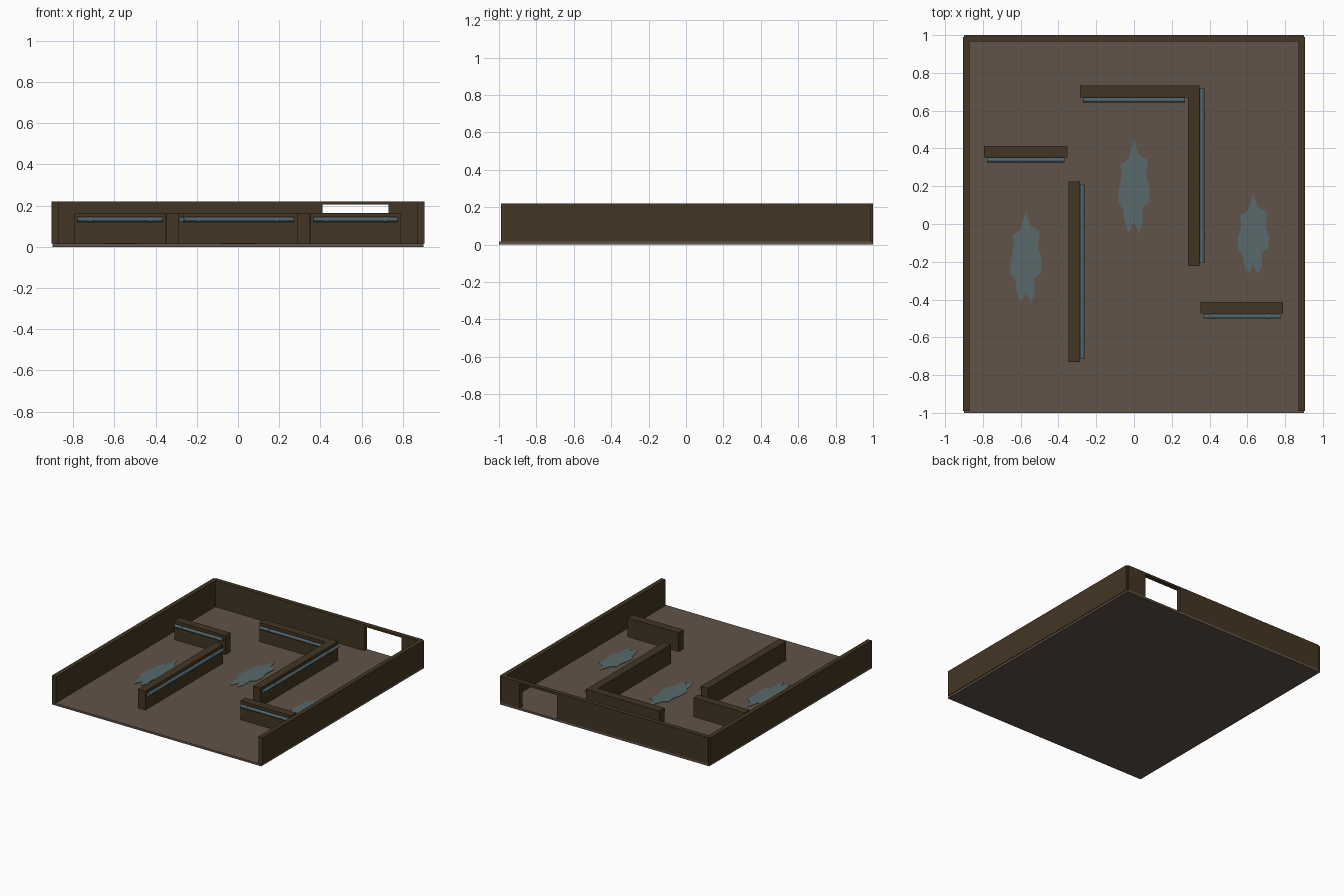
import bpy, bmesh, math
from mathutils import Matrix

if "Cube" in bpy.data.objects:
    bpy.data.objects.remove(bpy.data.objects["Cube"])


def material(name, rgb):
    m = bpy.data.materials.new(name)
    m.diffuse_color = (*rgb, 1)
    m.use_nodes = True
    m.node_tree.nodes["Principled BSDF"].inputs["Base Color"].default_value = m.diffuse_color
    return m


WALL = material("dark_brown", (0.056, 0.036, 0.017))
FLOOR = material("floor_brown", (0.120, 0.088, 0.066))
PIPE = material("pipe_blue_grey", (0.080, 0.125, 0.145))
WATER = material("puddle_teal", (0.100, 0.143, 0.146))

FLOOR_TOP = 0.016


def finish(name, bm, mat):
    bmesh.ops.recalc_face_normals(bm, faces=bm.faces)
    mesh = bpy.data.meshes.new(name)
    bm.to_mesh(mesh)
    bm.free()
    mesh.materials.append(mat)
    ob = bpy.data.objects.new(name, mesh)
    bpy.context.collection.objects.link(ob)
    return ob


def box(name, x, y, z, mat):
    bm = bmesh.new()
    size = Matrix.Diagonal((x[1] - x[0], y[1] - y[0], z[1] - z[0], 1))
    centre = Matrix.Translation((sum(x) / 2, sum(y) / 2, sum(z) / 2))
    bmesh.ops.create_cube(bm, size=1, matrix=centre @ size)
    return finish(name, bm, mat)


def prism(name, points, offset, mat):
    """Extrude a flat outline along an offset."""
    bm = bmesh.new()
    face = bm.faces.new([bm.verts.new(p) for p in points])
    ext = bmesh.ops.extrude_face_region(bm, geom=[face], use_keep_orig=True)
    verts = [v for v in ext["geom"] if isinstance(v, bmesh.types.BMVert)]
    bmesh.ops.translate(bm, verts=verts, vec=offset)
    return finish(name, bm, mat)


def pipe(name, centre, length, along_y):
    """Pipe with two slim collars."""
    bm = bmesh.new()
    turn = Matrix.Rotation(math.pi / 2, 4, 'X' if along_y else 'Y')
    parts = [(0, length, 0.0125)] + [(s * 0.35 * length, 0.008, 0.0145) for s in (-1, 1)]
    for shift, size, radius in parts:
        move = Matrix.Translation((0, 0, shift))
        bmesh.ops.create_cone(bm, cap_ends=True, segments=12, radius1=radius, radius2=radius,
                              depth=size, matrix=Matrix.Translation(centre) @ turn @ move)
    return finish(name, bm, PIPE)


# Floor slab
box("floor", (-0.9, 0.9), (-1, 1), (0, FLOOR_TOP), FLOOR)

# Outer side walls
for side, s in (("left", -1), ("right", 1)):
    box(side + "_outer_wall", sorted((s * 0.87, s * 0.905)), (-0.99, 0.99), (FLOOR_TOP, 0.22), WALL)

# Back wall with a doorway
outline = [(-0.89, FLOOR_TOP), (-0.89, 0.22), (0.89, 0.22), (0.89, FLOOR_TOP),
           (0.73, FLOOR_TOP), (0.73, 0.204), (0.41, 0.204), (0.41, FLOOR_TOP)]
prism("back_wall", [(x, 0.965, z) for x, z in outline], (0, 0.035, 0), WALL)

# Inner partitions, each with a pipe on its front or right face
partitions = [("left_short", (-0.793, -0.352), (0.352, 0.413)),
              ("left_long", (-0.348, -0.286), (-0.73, 0.225)),
              ("back_short", (-0.286, 0.286), (0.67, 0.733)),
              ("right_long", (0.286, 0.348), (-0.222, 0.733)),
              ("right_short", (0.352, 0.79), (-0.475, -0.412))]
for name, x, y in partitions:
    box(name + "_partition", x, y, (FLOOR_TOP, 0.163), WALL)
    if y[1] - y[0] > x[1] - x[0]:
        pipe(name + "_pipe", (x[1] + 0.0125, sum(y) / 2, 0.133), y[1] - y[0] - 0.033, True)
    else:
        pipe(name + "_pipe", (sum(x) / 2, y[0] - 0.0135, 0.133), x[1] - x[0] - 0.03, False)

# Jagged puddles, one outline stretched to each size
shape = [(0, 1), (0.28, 0.68), (0.85, 0.55), (0.75, 0.2), (1, -0.08), (0.9, -0.36), (0.5, -0.45),
         (0.55, -0.78), (0.3, -0.98), (0, -0.74), (-0.35, -1), (-0.62, -0.68), (-0.65, -0.5),
         (-0.97, -0.36), (-0.95, -0.08), (-0.75, 0.24), (-0.85, 0.45), (-0.35, 0.58)]
for name, cx, cy, hy in (("left", -0.572, -0.175, 0.245), ("middle", 0, 0.2, 0.25),
                         ("right", 0.632, -0.055, 0.215)):
    prism(name + "_puddle", [(cx + 0.085 * u, cy + hy * v, FLOOR_TOP) for u, v in shape],
          (0, 0, 0.003), WATER)
